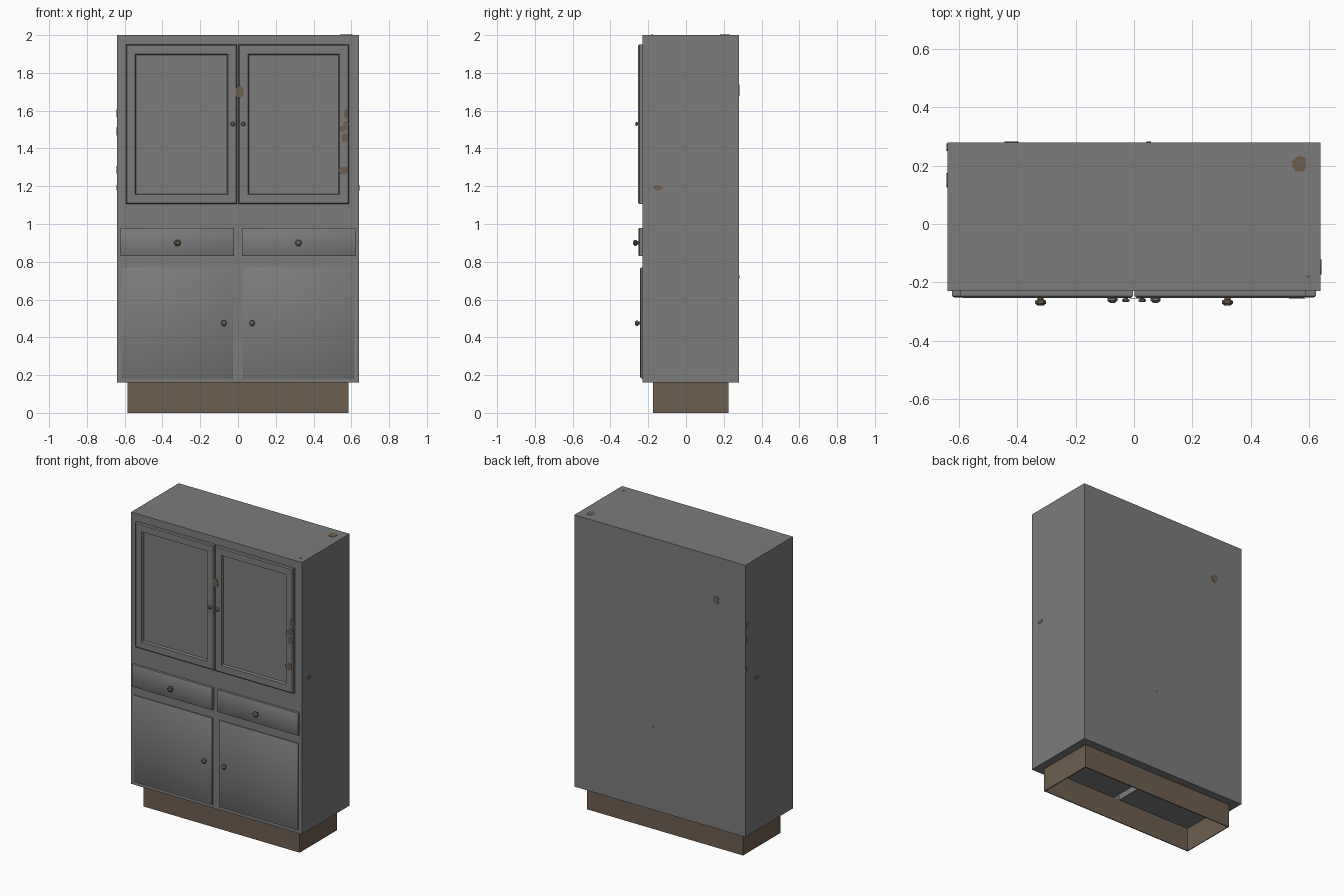
import bpy, bmesh, math, random
from mathutils import Vector

if "Cube" in bpy.data.objects:
    bpy.data.objects.remove(bpy.data.objects["Cube"])

random.seed(4)


def material(name, col):
    m = bpy.data.materials.new(name)
    m.diffuse_color = (*col, 1)
    m.use_nodes = True
    m.node_tree.nodes["Principled BSDF"].inputs["Base Color"].default_value = m.diffuse_color
    return m


GREY = material("grey_paint", (0.20, 0.20, 0.20))
BROWN = material("bare_wood_brown", (0.155, 0.112, 0.080))


def finish(name, bm, *mats):
    bmesh.ops.recalc_face_normals(bm, faces=bm.faces[:])
    me = bpy.data.meshes.new(name)
    bm.to_mesh(me)
    bm.free()
    ob = bpy.data.objects.new(name, me)
    bpy.context.collection.objects.link(ob)
    for m in mats:
        me.materials.append(m)
    return ob


def add_box(bm, x0, x1, y0, y1, z0, z1):
    r = bmesh.ops.create_cube(bm, size=1)
    for v in r["verts"]:
        v.co = ((x0 + x1) / 2 + v.co.x * (x1 - x0),
                (y0 + y1) / 2 + v.co.y * (y1 - y0),
                (z0 + z1) / 2 + v.co.z * (z1 - z0))


def box(name, dims, mat):
    bm = bmesh.new()
    add_box(bm, *dims)
    return finish(name, bm, mat)


def front_loops(bm, x0, x1, z0, z1, steps):
    """Stack rectangles (inset, y) into a closed-front plate; returns faces per step."""
    prev, rings = None, []
    for d, y in steps:
        loop = [bm.verts.new(p) for p in ((x0 + d, y, z0 + d), (x1 - d, y, z0 + d),
                                          (x1 - d, y, z1 - d), (x0 + d, y, z1 - d))]
        if prev:
            rings.append([bm.faces.new((prev[i], prev[(i + 1) % 4],
                                        loop[(i + 1) % 4], loop[i])) for i in range(4)])
        prev = loop
    rings.append([bm.faces.new(prev)])
    return rings


# Carcass with a narrow slot in its underside
body = box("cabinet_body", (-0.64, 0.64, -0.23, 0.28, 0.16, 2.0), GREY)
cutter = box("slot_cutter", (-0.022, 0.022, -0.172, 0.215, 0.0, 0.45), GREY)
cutter.hide_render = True
cutter.hide_viewport = True
mod = body.modifiers.new("slot", "BOOLEAN")
mod.object = cutter
mod.solver = "EXACT"

# Hollow plinth made of four boards
bm = bmesh.new()
t = 0.006
add_box(bm, -0.585, 0.585, -0.175, -0.175 + t, 0, 0.16)
add_box(bm, -0.585, 0.585, 0.225 - t, 0.225, 0, 0.16)
for s in (-1, 1):
    a, b = sorted((s * 0.585, s * (0.585 - t)))
    add_box(bm, a, b, -0.175 + t, 0.225 - t, 0, 0.16)
finish("plinth", bm, BROWN)

# Upper doors: chamfered frame around a recessed panel
for side, x0, x1 in (("left", -0.594, -0.004), ("right", 0.002, 0.588)):
    bm = bmesh.new()
    front_loops(bm, x0, x1, 1.105, 1.95,
                [(0, -0.23), (0, -0.247), (0.006, -0.253), (0.05, -0.253), (0.055, -0.238)])
    finish(side + "_upper_door", bm, GREY)


# Drawers and lower doors: softly shaded plates with an eased edge
def soft_plate(name, x0, x1, z0, z1, y):
    bm = bmesh.new()
    rings = front_loops(bm, x0, x1, z0, z1, [(0, -0.229), (0, y + 0.005), (0.007, y)])
    for ring in rings[1:]:
        for f in ring:
            f.smooth = True
    finish(name, bm, GREY)


for side, s in (("left", -1), ("right", 1)):
    a, b = sorted((s * 0.02, s * 0.623))
    soft_plate(side + "_drawer", a, b, 0.83, 0.98, -0.252)
    a, b = sorted((s * 0.027, s * 0.615))
    soft_plate(side + "_lower_door", a, b, 0.183, 0.77, -0.243)


# Six-sided turned knobs
def knob(name, x, z, y0, y1, r, side_mat, cap_mat):
    bm = bmesh.new()
    prev = None
    for k, f in ((0.55, 0.0), (0.55, 0.3), (1.0, 0.45), (1.0, 0.75), (0.5, 1.0)):
        ring = [bm.verts.new((x + r * k * math.cos(i * math.pi / 3), y0 + (y1 - y0) * f,
                              z + r * k * math.sin(i * math.pi / 3))) for i in range(6)]
        if prev:
            for i in range(6):
                bm.faces.new((prev[i], prev[(i + 1) % 6], ring[(i + 1) % 6], ring[i]))
        else:
            bm.faces.new(ring)
        prev = ring
    bm.faces.new(prev)
    bm.normal_update()
    bmesh.ops.recalc_face_normals(bm, faces=bm.faces[:])
    for f in bm.faces:
        f.material_index = 1 if f.normal.y < -0.5 else 0
    finish(name, bm, side_mat, cap_mat)


for side, s in (("left", -1), ("right", 1)):
    knob(side + "_upper_knob", s * 0.028, 1.53, -0.252, -0.268, 0.013, GREY, GREY)
    knob(side + "_drawer_knob", s * 0.32, 0.90, -0.25, -0.28, 0.019, BROWN,
         BROWN if s < 0 else GREY)
    knob(side + "_lower_knob", s * 0.074, 0.475, -0.242, -0.27, 0.017, GREY, GREY)


# Worn spots: thin irregular plates; u and v are the in-plane axes
def spot(name, centre, u, v, n, ru, rv):
    c, u, v, n = Vector(centre), Vector(u), Vector(v), Vector(n)
    bm = bmesh.new()
    ring = []
    for i in range(9):
        a, k = i * math.tau / 9, random.uniform(0.75, 1.05)
        ring.append(bm.verts.new(c + u * (ru * k * math.cos(a)) + v * (rv * k * math.sin(a))))
    face = bm.faces.new(ring)
    ext = bmesh.ops.extrude_face_region(bm, geom=[face])["geom"]
    for e in ext:
        if isinstance(e, bmesh.types.BMVert):
            e.co += n * 0.002
    finish(name, bm, BROWN)


X, Y, Z = (1, 0, 0), (0, 1, 0), (0, 0, 1)
FRONT, LEFT = (0, -1, 0), (-1, 0, 0)
for i, (x, z, ru, rv) in enumerate(((0.008, 1.703, 0.028, 0.036), (0.572, 1.585, 0.014, 0.028),
                                    (0.572, 1.53, 0.016, 0.018), (0.555, 1.505, 0.022, 0.018),
                                    (0.566, 1.455, 0.02, 0.027), (0.557, 1.283, 0.03, 0.026))):
    spot("front_worn_spot_%d" % i, (x, -0.253, z), X, Z, FRONT, ru, rv)
spot("right_worn_spot", (0.64, -0.15, 1.193), Y, Z, X, 0.027, 0.016)
spot("left_worn_spot", (-0.64, 0.15, 1.193), Y, Z, LEFT, 0.027, 0.016)
for z in (1.59, 1.49, 1.285):
    spot("left_edge_worn_spot", (-0.64, 0.264, z), Y, Z, LEFT, 0.014, 0.024)
spot("back_worn_spot", (-0.42, 0.28, 1.705), X, Z, Y, 0.029, 0.036)
spot("back_small_worn_spot", (0.05, 0.28, 0.72), X, Z, Y, 0.008, 0.008)
spot("top_worn_spot", (0.565, 0.205, 2.0), X, Y, Z, 0.029, 0.032)
spot("top_small_worn_spot", (0.597, -0.18, 2.0), X, Y, Z, 0.01, 0.006)
